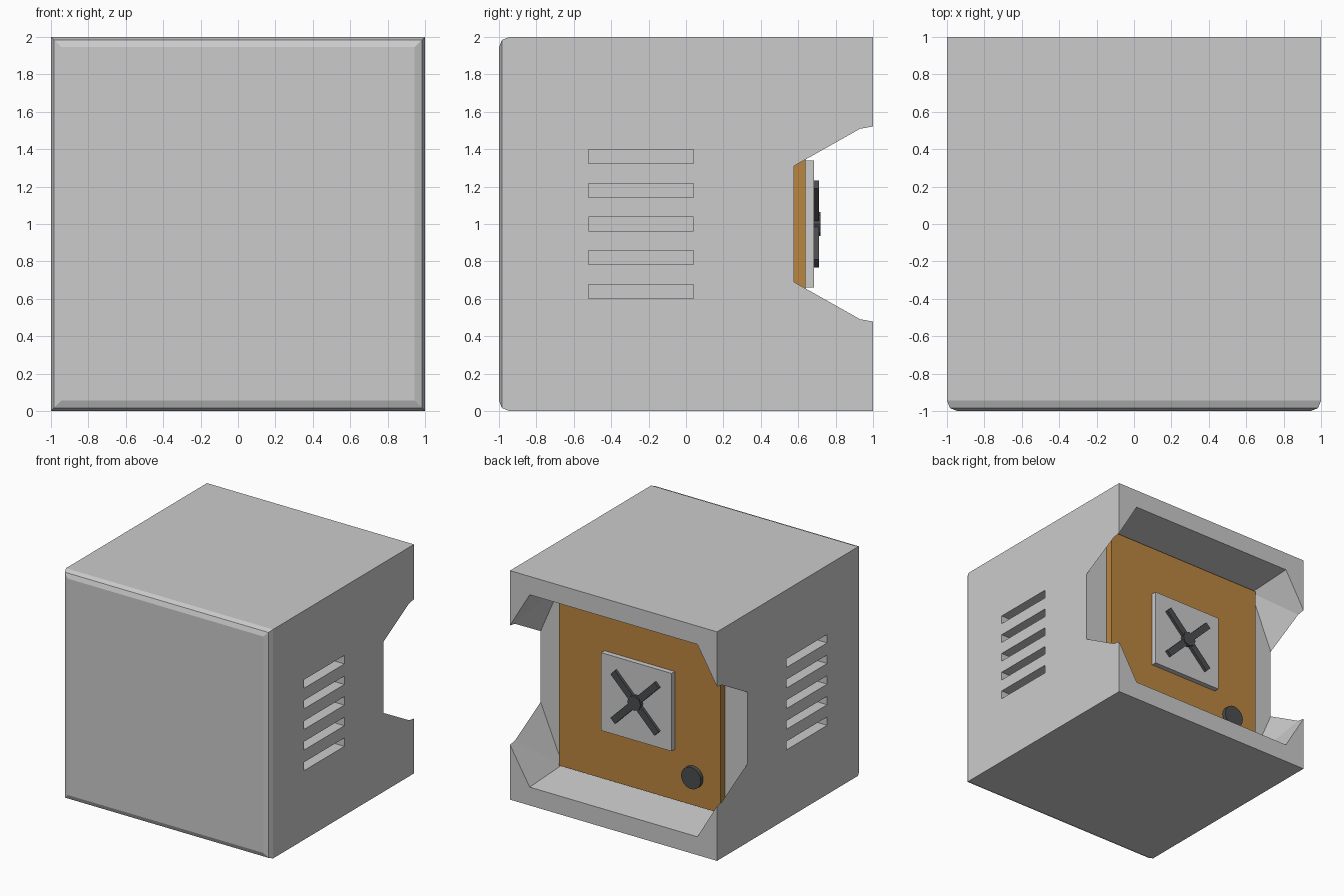
import bpy, bmesh, math
from mathutils import Matrix

if "Cube" in bpy.data.objects:
    bpy.data.objects.remove(bpy.data.objects["Cube"])


def material(name, rgb):
    m = bpy.data.materials.new(name)
    m.diffuse_color = (*rgb, 1)
    m.use_nodes = True
    m.node_tree.nodes["Principled BSDF"].inputs["Base Color"].default_value = m.diffuse_color
    return m


def finish(name, bm, mat=None):
    bmesh.ops.recalc_face_normals(bm, faces=bm.faces)
    me = bpy.data.meshes.new(name)
    bm.to_mesh(me)
    bm.free()
    ob = bpy.data.objects.new(name, me)
    bpy.context.collection.objects.link(ob)
    if mat:
        me.materials.append(mat)
    return ob


def box(name, x, y, z, mat=None, spin=0):
    """Box from (min, max) ranges, optionally spun about the y axis."""
    c = [(a + b) / 2 for a, b in (x, y, z)]
    s = [b - a for a, b in (x, y, z)]
    bm = bmesh.new()
    bmesh.ops.create_cube(bm, size=1, matrix=Matrix.Translation(c)
                          @ Matrix.Rotation(spin, 4, 'Y') @ Matrix.Diagonal((*s, 1)))
    return finish(name, bm, mat)


def disc(name, x, z, r, y0, y1, sides, mat):
    bm = bmesh.new()
    bmesh.ops.create_cone(bm, cap_ends=True, segments=sides, radius1=r, radius2=r, depth=y1 - y0,
                          matrix=Matrix.Translation((x, (y0 + y1) / 2, z))
                          @ Matrix.Rotation(math.pi / 2, 4, 'X'))
    return finish(name, bm, mat)


def cut(ob, cutter):
    cutter.hide_render = True
    mod = ob.modifiers.new("cut", 'BOOLEAN')
    mod.operation = 'DIFFERENCE'
    mod.solver = 'EXACT'
    mod.object = cutter
    bpy.context.view_layer.objects.active = ob
    bpy.ops.object.modifier_apply(modifier=mod.name)
    bpy.data.objects.remove(cutter)


orange = material("orange", (0.50, 0.24, 0.05))
pale = material("pale", (0.62, 0.62, 0.62))
dark = material("dark", (0.07, 0.075, 0.08))

# Cube casing with rounded front edges
bm = bmesh.new()
bmesh.ops.create_cube(bm, size=2, matrix=Matrix.Translation((0, 0, 1)))
front = [e for e in bm.edges if all(v.co.y < -0.9 for v in e.verts)]
bmesh.ops.bevel(bm, geom=front, offset=0.055, segments=2, profile=0.5, affect='EDGES')
casing = finish("casing", bm)

# Flared eight-sided recess in the back, running out through both sides
FLOOR, BACK = 0.577, 1.0
inner = (0.79, 0.80, 0.31)   # half width of flat, half height, half height at x = 1
outer = (0.81, 0.84, 0.495)


def ring(bm, y):
    t = (y - FLOOR) / (BACK - FLOOR)
    w, h, s = (a + (b - a) * t for a, b in zip(inner, outer))
    X = 1.1
    s += (X - 1) * (s - h) / (1 - w)      # extend the slanted side past the casing
    pts = [(w, h), (X, s), (X, -s), (w, -h), (-w, -h), (-X, -s), (-X, s), (-w, h)]
    return [bm.verts.new((x, y, 1 + z)) for x, z in pts]


bm = bmesh.new()
a, b = ring(bm, FLOOR), ring(bm, 1.1)
bm.faces.new(a)
bm.faces.new(b)
for i in range(8):
    j = (i + 1) % 8
    bm.faces.new((a[i], a[j], b[j], b[i]))
bmesh.ops.triangulate(bm, faces=[f for f in bm.faces if len(f.verts) == 4])
cut(casing, finish("recess_cutter", bm))

# Vent slots on both sides
for side in (-1, 1):
    for i in range(5):
        z = 0.64 + 0.18 * i
        cut(casing, box("vent_cutter", sorted((side * 0.85, side * 1.1)),
                        (-0.52, 0.04), (z - 0.037, z + 0.037)))

# Back panel, plate and knob
box("back_panel", (-0.78, 0.78), (0.57, 0.64), (0.22, 1.78), orange)
box("plate", (-0.34, 0.34), (0.635, 0.685), (0.66, 1.34), pale)
disc("knob", -0.52, 0.47, 0.095, 0.635, 0.675, 24, dark)

# Crossed bars with a small hub
for k in (-1, 1):
    box("cross_bar", (-0.3, 0.3), (0.68, 0.71), (0.97, 1.03), dark, spin=k * math.pi / 4)
disc("cross_hub", 0, 1, 0.065, 0.68, 0.718, 8, dark)
